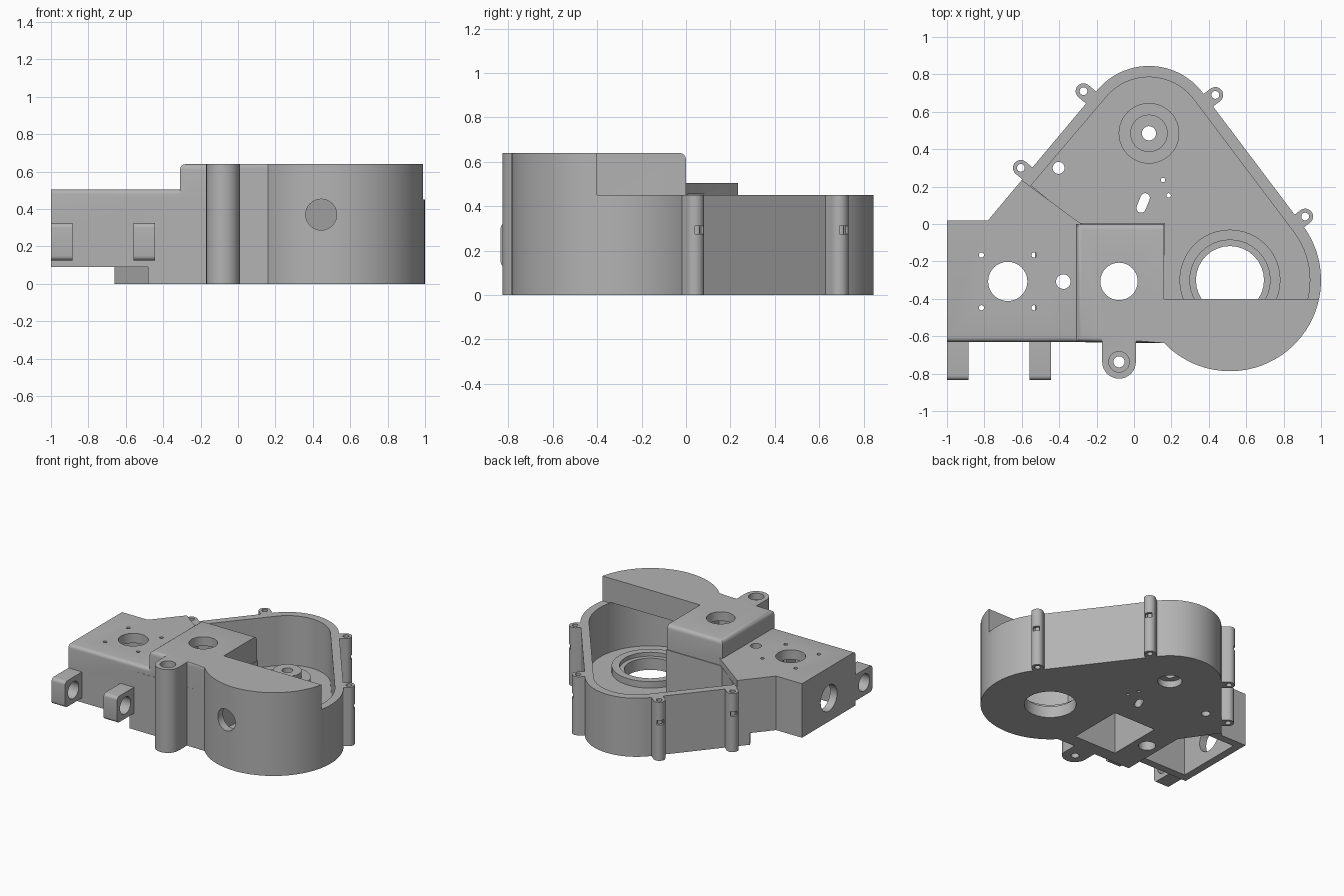
import bpy, bmesh, math
from mathutils import Vector

if "Cube" in bpy.data.objects:
    bpy.data.objects.remove(bpy.data.objects["Cube"], do_unlink=True)

grey = bpy.data.materials.new("cast_grey")
grey.use_nodes = True
colour = (0.45, 0.45, 0.45, 1)
grey.diffuse_color = colour
grey.node_tree.nodes["Principled BSDF"].inputs["Base Color"].default_value = colour


def arc(c, r, a0, a1, n):
    angles = [math.radians(a0 + (a1 - a0) * i / n) for i in range(n + 1)]
    return [(c[0] + r * math.cos(a), c[1] + r * math.sin(a)) for a in angles]


def prism(name, pts, z0, z1, round_edge=None, width=0.03):
    """Extrude an outline; round the top edges chosen by round_edge(midpoint)."""
    bm = bmesh.new()
    face = bm.faces.new([bm.verts.new((x, y, z0)) for x, y in pts])
    new = bmesh.ops.extrude_face_region(bm, geom=[face])["geom"]
    bmesh.ops.translate(bm, vec=(0, 0, z1 - z0),
                        verts=[v for v in new if isinstance(v, bmesh.types.BMVert)])
    bmesh.ops.recalc_face_normals(bm, faces=bm.faces)
    if round_edge:
        edges = [e for e in bm.edges if all(v.co.z > z1 - 0.001 for v in e.verts)
                 and round_edge((e.verts[0].co + e.verts[1].co) / 2)]
        bmesh.ops.bevel(bm, geom=edges, offset=width, segments=4, profile=0.5, affect='EDGES')
    mesh = bpy.data.meshes.new(name)
    bm.to_mesh(mesh)
    bm.free()
    mesh.materials.append(grey)
    ob = bpy.data.objects.new(name, mesh)
    bpy.context.scene.collection.objects.link(ob)
    return ob


def box(name, x0, x1, y0, y1, z0, z1):
    return prism(name, [(x0, y0), (x1, y0), (x1, y1), (x0, y1)], z0, z1)


def disc(name, c, r, z0, z1, n=32):
    return prism(name, arc(c, r, 0, 360 - 360 / n, n - 1), z0, z1)


def stadium(name, c, r, inward, length, z0, z1):
    """Half-round post whose flat end reaches into the wall."""
    a = math.degrees(math.atan2(inward[1], inward[0]))
    pts = arc(c, r, a + 90, a + 270, 16)
    for p in (pts[-1], pts[0]):
        pts.append((p[0] + inward[0] * length, p[1] + inward[1] * length))
    return prism(name, pts, z0, z1)


def combine(target, tool, op):
    mod = target.modifiers.new("cut", 'BOOLEAN')
    mod.operation, mod.solver, mod.object = op, 'EXACT', tool
    bpy.context.view_layer.update()
    result = bpy.data.meshes.new_from_object(
        target.evaluated_get(bpy.context.evaluated_depsgraph_get()))
    target.modifiers.clear()
    target.data = result
    bpy.data.objects.remove(tool, do_unlink=True)


def add(tool):
    combine(housing, tool, 'UNION')


def cut(tool):
    combine(housing, tool, 'DIFFERENCE')


def drill(c, r, z0=-0.1, z1=0.8):
    cut(disc("drill", c, r, z0, z1, 32 if r > 0.03 else 16))


BIG, SMALL = (0.513, -0.3), (0.08, 0.485)
R_BIG, R_SMALL, WALL = 0.487, 0.36, 0.06
low_arc = arc(BIG, R_BIG, -136.3, -11.9, 28)
high_arc = arc(BIG, R_BIG, -11.9, 37, 11)

# main case
housing = prism("gear_housing", low_arc + high_arc[1:] + arc(SMALL, R_SMALL, 37, 140, 24)
                + [(-0.66, 0.163), (-0.48, -0.1), (-0.48, -0.63)], 0, 0.45)

# raised front cover
add(prism("cover", low_arc + [(0.16, -0.4), (0.16, 0), (-0.31, 0), (-0.31, -0.63)], 0.25, 0.64,
          lambda m: m.x < -0.3 or m.x < 0.1 and (m.y > -0.01 or m.y < -0.6)))

# motor block
add(prism("motor_block", [(-1, -0.63), (-0.25, -0.63), (-0.25, -0.02), (-0.31, 0.02),
                          (-0.6, 0.235), (-0.78, 0.02), (-1, 0.02)], 0.09, 0.505,
          lambda m: m.y < -0.6, 0.025))

# gear cavity
cut(prism("cavity", arc(BIG, R_BIG - WALL, -147, 37, 40) + arc(SMALL, R_SMALL - WALL, 37, 140, 24)
          + [(-0.55, 0.207), (-0.31, 0.006), (0.165, 0.006)], 0.07, 0.455))

# hollow undersides
cut(prism("motor_hollow", [(-0.94, -0.57), (-0.53, -0.57), (-0.53, -0.15), (-0.66, -0.04),
                           (-0.94, -0.04)], -0.1, 0.43))
cut(box("cover_hollow", -0.27, 0.09, -0.53, -0.1, -0.1, 0.57))

# bearing seats
add(disc("large_seat", BIG, 0.27, 0.03, 0.12, 48))
drill(BIG, 0.215, 0.09, 0.2)
drill(BIG, 0.182, -0.1, 0.2)
add(disc("small_seat", SMALL, 0.162, 0.03, 0.12, 48))
add(disc("small_seat_hub", SMALL, 0.1, 0.03, 0.17))
drill(SMALL, 0.038)
drill(SMALL, 0.085, -0.1, 0.05)

# screw posts round the rim
left_in, right_in = (0.766, -0.643), (-0.799, -0.602)
for c, d in [((-0.27, 0.71), left_in), ((-0.605, 0.3), left_in),
             ((0.435, 0.69), right_in), ((0.915, 0.04), right_in)]:
    add(stadium("screw_post", c, 0.042, d, 0.08, 0, 0.45))
    drill(c, 0.021)
    outer = (c[0] - d[0] * 0.06, c[1] - d[1] * 0.06)
    cut(stadium("post_notch", outer, 0.024, d, 0.045, 0.275, 0.31))

# large front post
front = (-0.08, -0.737)
add(stadium("front_post", front, 0.09, (0, 1), 0.15, 0, 0.64))
drill(front, 0.03)
drill(front, 0.055, 0.59, 0.8)

# hinge lugs: rounded section run along x
for x0 in (-1, -0.558):
    section = []
    for i, (y, z) in enumerate([(-0.81, 0.15), (-0.6, 0.15), (-0.6, 0.3), (-0.81, 0.3)]):
        section += arc((y, z), 0.025, 180 + 90 * i, 270 + 90 * i, 5)
    for name, pts, x1, x2 in [("lug", section, x0, x0 + 0.115),
                              ("lug_hole", arc((-0.735, 0.225), 0.065, 0, 348, 29),
                               x0 - 0.05, x0 + 0.16)]:
        ob = prism(name, pts, x1, x2)
        for v in ob.data.vertices:
            v.co = Vector((v.co.z, v.co.x, v.co.y))
        (add if name == "lug" else cut)(ob)

# holes in the roofs and floor
motor = (-0.675, -0.307)
drill(motor, 0.105, 0.3)
for sx in (-1, 1):
    for sy in (-1, 1):
        drill((motor[0] + 0.141 * sx, motor[1] + 0.141 * sy), 0.014, 0.3)
drill((-0.08, -0.307), 0.1, 0.3)
drill((-0.378, -0.308), 0.039)
drill((-0.378, -0.308), 0.06, -0.1, 0.4)
drill((-0.403, 0.3), 0.032)
drill((0.155, 0.235), 0.012)
drill((0.185, 0.153), 0.012)
a = math.radians(70)
slot = arc((0.06, 0.14), 0.025, -20, 160, 10) + arc((0.038, 0.085), 0.025, 160, 340, 10)
cut(prism("slot", slot, -0.1, 0.2))

# side bores: front of the case and end of the motor block
bore = disc("front_bore", (0.445, 0.37), 0.083, 0.6, 0.9)
for v in bore.data.vertices:
    v.co = Vector((v.co.x, -v.co.z, v.co.y))
cut(bore)
bore = disc("end_bore", (-0.307, 0.27), 0.1, -1.1, -0.9)
for v in bore.data.vertices:
    v.co = Vector((v.co.z, v.co.x, v.co.y))
cut(bore)

# smooth curved walls, crisp edges
bpy.ops.object.select_all(action='DESELECT')
housing.select_set(True)
bpy.context.view_layer.objects.active = housing
bpy.ops.object.shade_smooth_by_angle(angle=math.radians(30))
